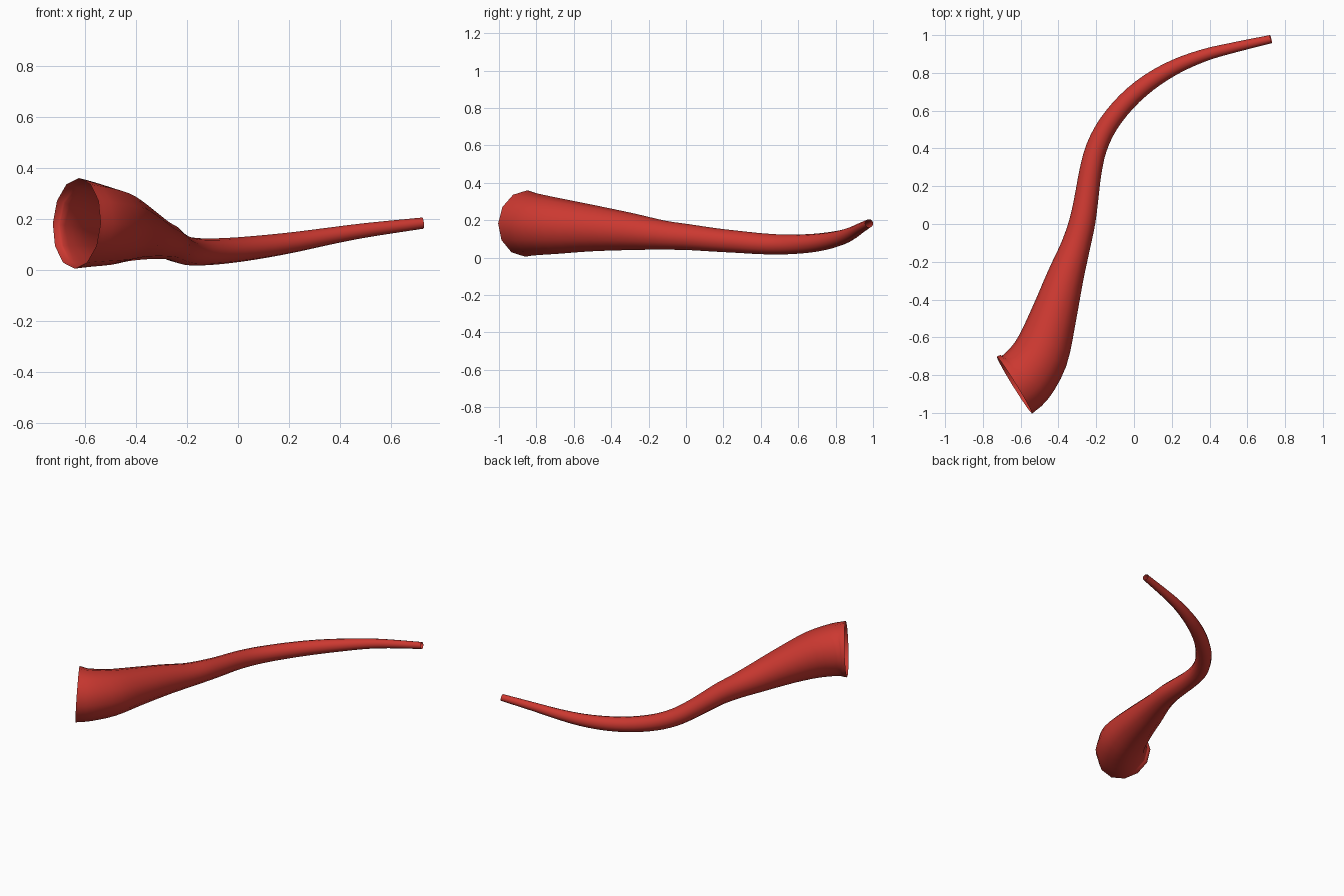
import bpy, bmesh, math
from mathutils import Vector

cube = bpy.data.objects.get("Cube")
if cube:
    bpy.data.objects.remove(cube, do_unlink=True)

SIDES = 12
STEPS = 3

# Centreline stations from flared mouth to narrow tip: x, y, z, radius
stations = [
    (-0.633, -0.853, 0.182, 0.178),
    (-0.575, -0.810, 0.178, 0.167),
    (-0.495, -0.690, 0.169, 0.150),
    (-0.430, -0.500, 0.157, 0.124),
    (-0.365, -0.285, 0.138, 0.098),
    (-0.310, -0.120, 0.120, 0.078),
    (-0.273, 0.015, 0.109, 0.069),
    (-0.250, 0.150, 0.095, 0.063),
    (-0.230, 0.280, 0.084, 0.059),
    (-0.198, 0.405, 0.074, 0.056),
    (-0.138, 0.525, 0.070, 0.053),
    (-0.040, 0.647, 0.075, 0.050),
    (0.080, 0.750, 0.088, 0.046),
    (0.220, 0.833, 0.108, 0.040),
    (0.370, 0.893, 0.134, 0.033),
    (0.510, 0.930, 0.156, 0.028),
    (0.725, 0.979, 0.183, 0.022),
]
points = [Vector(s) for s in stations]


def smooth_path(pts, steps):
    """Catmull-Rom interpolation of centre and radius together."""
    ends = [2 * pts[0] - pts[1]] + pts + [2 * pts[-1] - pts[-2]]
    path = []
    for a, b, c, d in zip(ends, ends[1:], ends[2:], ends[3:]):
        for k in range(steps):
            t = k / steps
            path.append(0.5 * (2 * b + (c - a) * t
                               + (2 * a - 5 * b + 4 * c - d) * t ** 2
                               + (3 * b - a - 3 * c + d) * t ** 3))
    return path + [pts[-1]]


# Sweep an upright ring along the path, leaving both ends open
path = smooth_path(points, STEPS)
bm = bmesh.new()
rings = []
for i, p in enumerate(path):
    ahead, behind = path[min(i + 1, len(path) - 1)], path[max(i - 1, 0)]
    tangent = (ahead - behind).to_3d().normalized()
    side = tangent.cross(Vector((0, 0, 1))).normalized()
    up = side.cross(tangent)
    ring = []
    for k in range(SIDES):
        angle = math.tau * k / SIDES
        ring.append(bm.verts.new(
            p.to_3d() + p.w * (math.cos(angle) * up + math.sin(angle) * side)))
    rings.append(ring)
for near, far in zip(rings, rings[1:]):
    for k in range(SIDES):
        n = (k + 1) % SIDES
        bm.faces.new((near[k], near[n], far[n], far[k])).smooth = True

mesh = bpy.data.meshes.new("horn_tube")
bm.to_mesh(mesh)
bm.free()
horn = bpy.data.objects.new("horn_tube", mesh)
bpy.context.collection.objects.link(horn)

# Single red colour
red = bpy.data.materials.new("horn_red")
red.use_nodes = True
colour = (0.60, 0.04, 0.03, 1)
red.diffuse_color = colour
shader = next(n for n in red.node_tree.nodes if n.type == "BSDF_PRINCIPLED")
shader.inputs["Base Color"].default_value = colour
mesh.materials.append(red)
